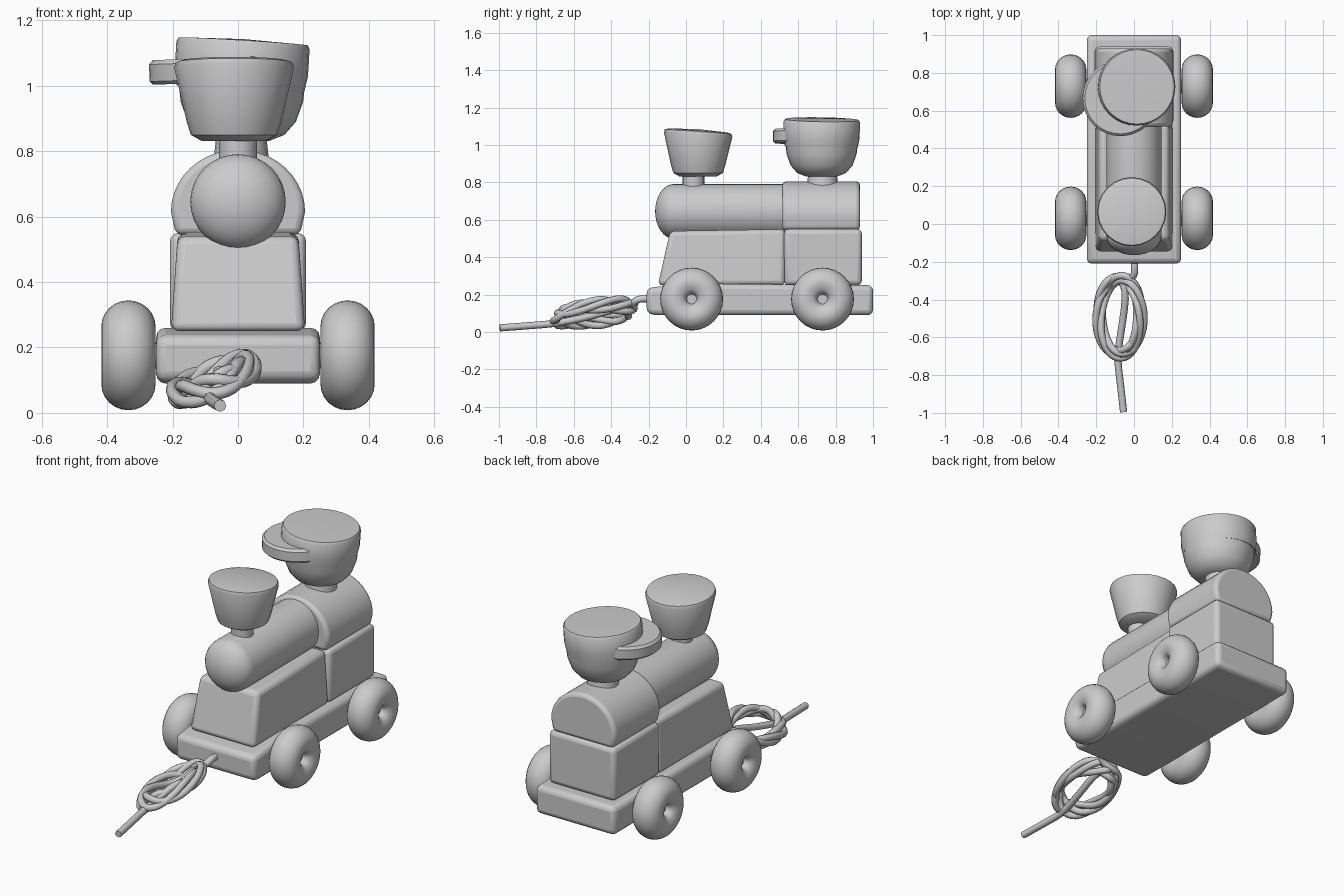
import bpy, bmesh, math
from math import sin, cos, pi
from mathutils import Vector, Matrix

cube = bpy.data.objects.get("Cube")
if cube:
    bpy.data.objects.remove(cube, do_unlink=True)

grey = bpy.data.materials.new("plain grey")
grey.use_nodes = True
grey.diffuse_color = (0.6, 0.6, 0.6, 1)
grey.node_tree.nodes["Principled BSDF"].inputs["Base Color"].default_value = (0.6, 0.6, 0.6, 1)


def finish(name, bm, bevel=0.0, segments=3, angle=40):
    """Turn a bmesh into a shaded object with optional rounded edges."""
    bmesh.ops.recalc_face_normals(bm, faces=bm.faces)
    mesh = bpy.data.meshes.new(name)
    bm.to_mesh(mesh)
    bm.free()
    obj = bpy.data.objects.new(name, mesh)
    bpy.context.collection.objects.link(obj)
    mesh.materials.append(grey)
    if bevel:
        mod = obj.modifiers.new("rounding", "BEVEL")
        mod.width, mod.segments = bevel, segments
        mod.limit_method, mod.angle_limit = "ANGLE", math.radians(35)
    bpy.ops.object.select_all(action="DESELECT")
    obj.select_set(True)
    bpy.context.view_layer.objects.active = obj
    bpy.ops.object.shade_smooth_by_angle(angle=math.radians(angle))
    return obj


def prism(name, outline, start, end, axis, bevel):
    """Extrude a 2D outline along x (outline is y,z) or y (outline is x,z)."""
    bm = bmesh.new()
    place = (lambda a, b, t: (t, a, b)) if axis == "x" else (lambda a, b, t: (a, t, b))
    face = bm.faces.new([bm.verts.new(place(a, b, start)) for a, b in outline])
    out = bmesh.ops.extrude_face_region(bm, geom=[face])
    move = Vector(place(0, 0, end - start))
    bmesh.ops.translate(bm, verts=[g for g in out["geom"] if isinstance(g, bmesh.types.BMVert)], vec=move)
    return finish(name, bm, bevel)


def lathe(name, profile, matrix, sides=32, bevel=0.0, adjust=None):
    """Spin a (radius, height) profile about local z; closed at both ends."""
    bm = bmesh.new()
    rings = []
    for r, h in profile:
        if r == 0:
            rings.append([bm.verts.new((0, 0, h))] * sides)
        else:
            rings.append([bm.verts.new((r * cos(2 * pi * i / sides), r * sin(2 * pi * i / sides), h))
                          for i in range(sides)])
    for low, high in zip(rings, rings[1:]):
        for i in range(sides):
            j = (i + 1) % sides
            corners = list(dict.fromkeys([low[i], low[j], high[j], high[i]]))
            bm.faces.new(corners)
    bm.transform(matrix)
    if adjust:
        for v in bm.verts:
            adjust(v.co)
    return finish(name, bm, bevel)


# Chassis with a slightly drooping nose
prism("chassis", [(-0.21, 0.10), (-0.16, 0.09), (1.0, 0.09), (1.0, 0.25), (0.0, 0.26), (-0.21, 0.235)],
      -0.25, 0.25, "x", 0.028)

# Front body with sloping nose and gently narrowing sides
body = prism("front_body", [(-0.15, 0.25), (0.53, 0.25), (0.53, 0.55), (-0.085, 0.54)],
             -0.205, 0.205, "x", 0.025)
for v in body.data.vertices:
    if v.co.z > 0.5:
        v.co.x *= 0.9

# Cab block and arched roof
prism("cab", [(-0.208, 0.25), (0.208, 0.25), (0.208, 0.55), (-0.208, 0.55)], 0.525, 0.94, "y", 0.025)
arch = [(0.205 * cos(pi * i / 20), 0.615 + 0.19 * sin(pi * i / 20)) for i in range(21)]
prism("cab_roof", [(-0.19, 0.545), (0.19, 0.545)] + arch, 0.515, 0.93, "y", 0.02)

# Boiler lying along y with a domed nose
dome = [(0.146 * sin(pi / 2 * i / 8), -0.165 + 0.1 * (1 - cos(pi / 2 * i / 8))) for i in range(9)]
along_y = Matrix.Rotation(-pi / 2, 4, "X")
lathe("boiler", dome + [(0.146, 0.53), (0, 0.53)], Matrix.Translation((0, 0, 0.645)) @ along_y)

# Wheels: plump rounded discs with a small hub hollow, and axles
rim = [(0.088 + 0.08 * cos(a), 0.083 * sin(a)) for a in [pi * (i / 12 - 0.5) for i in range(13)]]
wheel = [(0, -0.07), (0.05, -0.08)] + rim + [(0.05, 0.072), (0.032, 0.055), (0.026, 0.03), (0, 0.03)]
for place, y in (("front", 0.03), ("rear", 0.73)):
    for side, s in (("left", 1), ("right", -1)):
        turn = Matrix.Rotation(s * pi / 2, 4, "Y")
        lathe(f"{place}_{side}_wheel", wheel, Matrix.Translation((s * 0.335, y, 0.176)) @ turn)
    lathe(f"{place}_axle", [(0, -0.32), (0.04, -0.32), (0.04, 0.32), (0, 0.32)],
          Matrix.Translation((0, y, 0.176)) @ Matrix.Rotation(pi / 2, 4, "Y"), 16)


# Chimney: neck and flared funnel with a shallow dished top
def funnel_lean(co):
    if co.z > 0.95:
        co.z -= 0.07 * (co.y - 0.06)


lathe("chimney_neck", [(0, 0.75), (0.058, 0.75), (0.058, 0.86), (0, 0.86)], Matrix.Translation((0, 0.04, 0)), 20)
lathe("chimney_funnel", [(0, 0.832), (0.1, 0.832), (0.132, 0.85), (0.145, 0.89), (0.183, 1.055),
                         (0.178, 1.072), (0.155, 1.078), (0, 1.085)],
      Matrix.Translation((-0.012, 0.065, 0)), 24, adjust=funnel_lean)

# Driver: neck, bowl-shaped head, tilted cap and a sideways visor
lathe("driver_neck", [(0, 0.77), (0.085, 0.77), (0.075, 0.86), (0, 0.86)], Matrix.Translation((0.01, 0.73, 0)), 20)
lathe("driver_head", [(0, 0.828), (0.085, 0.832), (0.13, 0.85), (0.165, 0.89), (0.187, 0.95),
                      (0.195, 1.02), (0, 1.03)], Matrix.Translation((0.012, 0.725, 0)))
tilt = Matrix.Rotation(math.radians(3.5), 4, "Y") @ Matrix.Rotation(math.radians(-1), 4, "X")
lathe("driver_cap", [(0, -0.08), (0.195, -0.08), (0.204, -0.03), (0.204, 0.055), (0.197, 0.066), (0, 0.073)],
      Matrix.Translation((0.012, 0.725, 1.07)) @ tilt)
lathe("cap_visor", [(0, 0), (0.19, 0), (0.2, 0.01), (0.2, 0.062), (0.188, 0.075), (0, 0.075)],
      Matrix.Translation((-0.07, 0.665, 1.01)) @ Matrix.Rotation(math.radians(-2), 4, "Y"))

# Pull cord: from the nose, wound into a tilted bundle, with a loose tail
path = [(0.0, -0.17, 0.17), (0.005, -0.23, 0.185), (0.0, -0.29, 0.16)]
turns, steps = 4, 14
for i in range(turns * steps + 1):
    t = 2 * pi * i / steps
    k = i / (turns * steps)
    wobble = 0.022 * sin(t * 1.25 + 0.6)
    x = (0.112 + wobble) * cos(t + pi / 2)
    y = (0.205 + wobble) * sin(t + pi / 2)
    z = 0.1 + 0.4 * x + 0.035 * sin(2.25 * t) + 0.02 * cos(t)
    path.append((-0.075 + x, -0.49 + y, max(z, 0.03)))
path += [(-0.04, -0.36, 0.13), (-0.06, -0.52, 0.08), (-0.09, -0.7, 0.045), (-0.075, -0.82, 0.035), (-0.055, -0.995, 0.022)]
curve = bpy.data.curves.new("pull_cord", "CURVE")
curve.dimensions = "3D"
curve.bevel_depth, curve.bevel_resolution, curve.resolution_u = 0.019, 2, 3
curve.use_fill_caps = True
spline = curve.splines.new("NURBS")
spline.points.add(len(path) - 1)
for point, co in zip(spline.points, path):
    point.co = (*co, 1)
spline.order_u, spline.use_endpoint_u = 3, True
curve.materials.append(grey)
cord = bpy.data.objects.new("pull_cord", curve)
bpy.context.collection.objects.link(cord)
